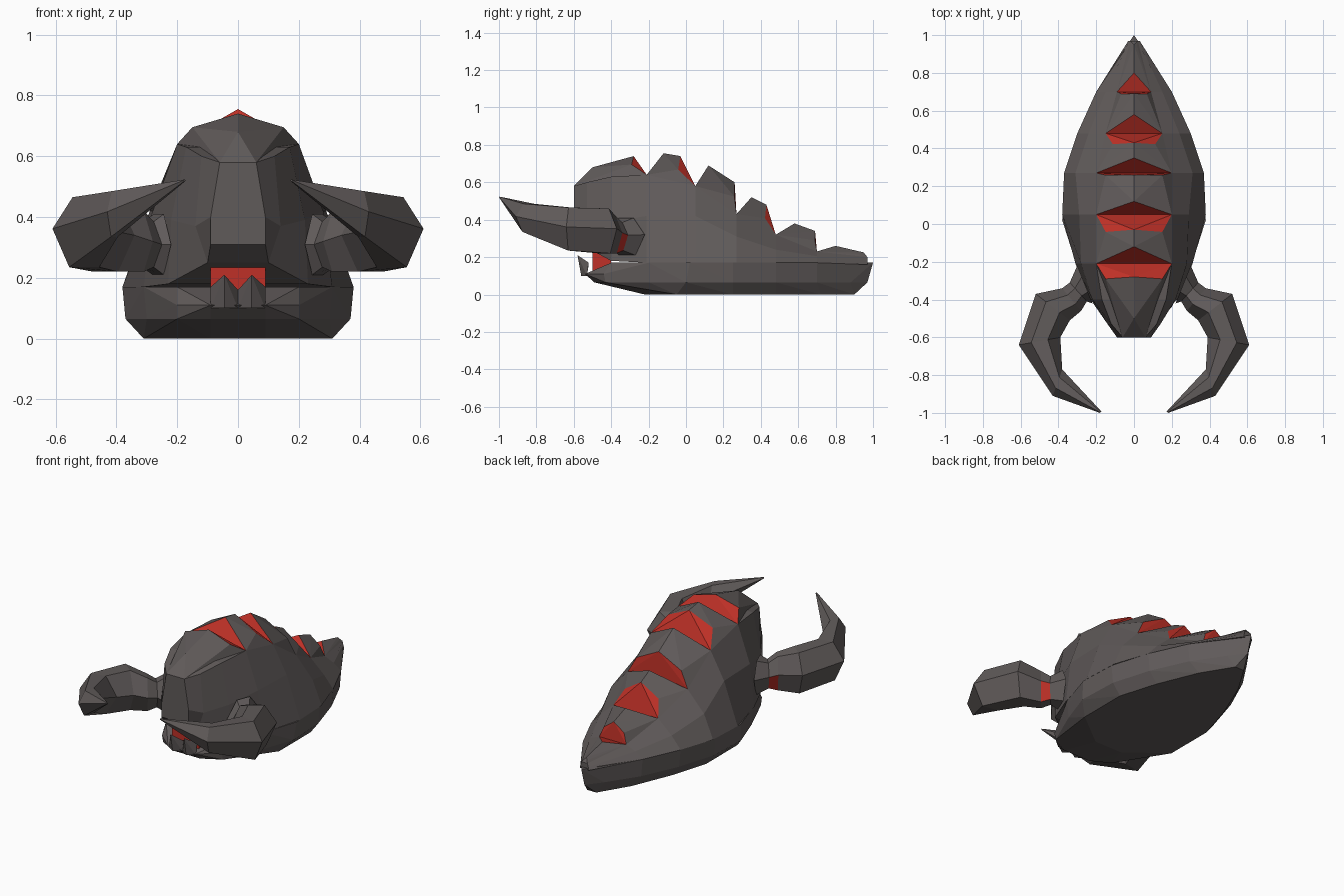
import bpy, bmesh

if "Cube" in bpy.data.objects:
    bpy.data.objects.remove(bpy.data.objects["Cube"])


def material(name, color):
    m = bpy.data.materials.new(name)
    m.diffuse_color = (*color, 1)
    m.use_nodes = True
    m.node_tree.nodes["Principled BSDF"].inputs["Base Color"].default_value = m.diffuse_color
    return m


GREY = material("dark shell grey", (0.118, 0.104, 0.102))
RED = material("glowing red", (0.52, 0.03, 0.02))


def finish(name, bm, is_red=lambda f: False):
    """Turn a bmesh into a flat shaded two colour object."""
    for f in bm.faces:
        f.material_index = 1 if is_red(f) else 0
    bmesh.ops.recalc_face_normals(bm, faces=bm.faces)
    me = bpy.data.meshes.new(name)
    bm.to_mesh(me)
    bm.free()
    me.materials.append(GREY)
    me.materials.append(RED)
    ob = bpy.data.objects.new(name, me)
    bpy.context.collection.objects.link(ob)
    return ob


def mirror(points):
    """Points on both sides of x = 0."""
    return [(s * x, y, z) for x, y, z in points for s in (1, -1) if s > 0 or x]


def hull(name, points, red_groups=()):
    """Convex solid; faces lying wholly within one red group are red."""
    bm = bmesh.new()
    verts = [bm.verts.new(p) for p in points]
    bmesh.ops.convex_hull(bm, input=verts)
    loose = [v for v in bm.verts if not v.link_faces]
    bmesh.ops.delete(bm, geom=loose, context='VERTS')
    groups = [{tuple(round(c, 4) for c in p) for p in g} for g in red_groups]

    def red(f):
        fs = {tuple(round(c, 4) for c in v.co) for v in f.verts}
        return any(fs <= g for g in groups)
    return finish(name, bm, red)


def loft(name, rings, is_red_quad=lambda i, j: False):
    """Closed rings skinned one after another, capped at both ends."""
    bm = bmesh.new()
    vr = [[bm.verts.new(p) for p in r] for r in rings]
    n = len(rings[0])
    red = set()
    for i, (a, b) in enumerate(zip(vr, vr[1:])):
        for j in range(n):
            k = (j + 1) % n
            f = bm.faces.new((a[j], a[k], b[k], b[j]))
            if is_red_quad(i, j):
                red.add(f)
    bm.faces.new(vr[0])
    bm.faces.new(vr[-1])
    return finish(name, bm, lambda f: f in red)


# Belly and lower jaw
sole = [(.09, -.22), (.31, -.05), (.31, .25), (.24, .48), (.14, .72), (.03, .9)]
low = [(.09, -.49), (.2, -.43), (.30, -.2), (.37, .0), (.36, .25),
       (.29, .48), (.19, .7), (.07, .88), (0, .97)]
rim = [(.2, -.4), (.31, -.2), (.38, .02), (.37, .25), (.3, .48),
       (.2, .7), (.08, .88), (0, 1)]
belly = [(x, y, 0) for x, y in sole] + [(x, y, .065) for x, y in low]
belly += [(x, y, .17) for x, y in rim] + [(.09, -.54, .11), (.2, -.44, .11)]
hull("belly_and_lower_jaw", mirror(belly))

# Upper body: y, then (x, z) of rim, flank and shoulder
stations = [
    (-.60, (.09, .31), (.09, .40), (.06, .58)),
    (-.53, (.10, .25), (.14, .37), (.12, .60)),
    (-.40, (.23, .18), (.22, .39), (.17, .63)),
    (-.21, (.31, .17), (.28, .42), (.20, .64)),
    (.05, (.38, .17), (.29, .42), (.20, .58)),
    (.27, (.37, .17), (.31, .31), (.20, .43)),
    (.48, (.30, .17), (.24, .24), (.15, .32)),
    (.70, (.20, .17), (.15, .205), (.09, .23)),
    (.97, (.03, .16), (.025, .18), (.02, .20)),
]
loft("upper_body", [[(x, y, z) for x, z in half] +
                    [(-x, y, z) for x, z in reversed(half)]
                    for y, *half in stations])

# Back plates: each fills between two grooves, with red groove walls
grooves = [(-.6, .06, .58), (-.21, .2, .64), (.05, .2, .58), (.27, .2, .43),
           (.48, .15, .32), (.7, .09, .23), (.97, .02, .20)]
# ridge peak y, z then rear edge y, z
ridges = [(-.5, .68, -.28, .74), (-.12, .755, -.03, .74), (.12, .69, .26, .60),
          (.35, .52, .43, .48), (.58, .38, .69, .34), (.8, .26, .95, .225)]
for i, (py, pz, by, bz) in enumerate(ridges):
    (y0, w0, z0), (y1, w1, z1) = grooves[i], grooves[i + 1]
    front = mirror([(w0, y0, z0), (0, py, pz)])
    rear = mirror([(w1, y1, z1), (0, by, bz),
                   (w1 * .75, by - .15 * (y1 - by), bz - .45 * (bz - z1))])
    groups = ([front] if i > 0 else []) + ([rear] if i < 5 else [])
    hull("back_plate_%d" % (i + 1), front + rear, groups)

# Mandibles: outer xy, inner xy, middle z, half height
sections = [((.30, -.22), (.22, -.42), .31, .10),
            ((.34, -.31), (.25, -.41), .31, .075),
            ((.38, -.34), (.28, -.46), .32, .10),
            ((.52, -.37), (.34, -.51), .34, .12),
            ((.61, -.64), (.39, -.60), .35, .115),
            ((.43, -.91), (.38, -.77), .41, .075),
            ((.18, -1.0), (.172, -.993), .52, .003)]
outline = [(1, .1), (.7, 1), (.3, 1), (0, 0), (.3, -1), (.75, -1)]
for side, s in (("left", -1), ("right", 1)):
    rings = [[(s * (b[0] + (a[0] - b[0]) * t), b[1] + (a[1] - b[1]) * t, z + h * v)
              for t, v in outline] for a, b, z, h in sections]
    loft(side + "_mandible", rings, lambda i, j: i == 1 and j == 5)

# Mouth lining
lining = hull("mouth_lining", mirror([(.09, y, z) for y in (-.5, -.4) for z in (.12, .27)]))
for p in lining.data.polygons:
    p.material_index = 1

# Lower teeth
for side, s in (("left", -1), ("right", 1)):
    hull(side + "_tooth", [(s * .09, -.53, .1), (0, -.53, .1), (s * .045, -.56, .1),
                           (s * .045, -.58, .21), (s * .09, -.52, .17), (0, -.52, .16)])
